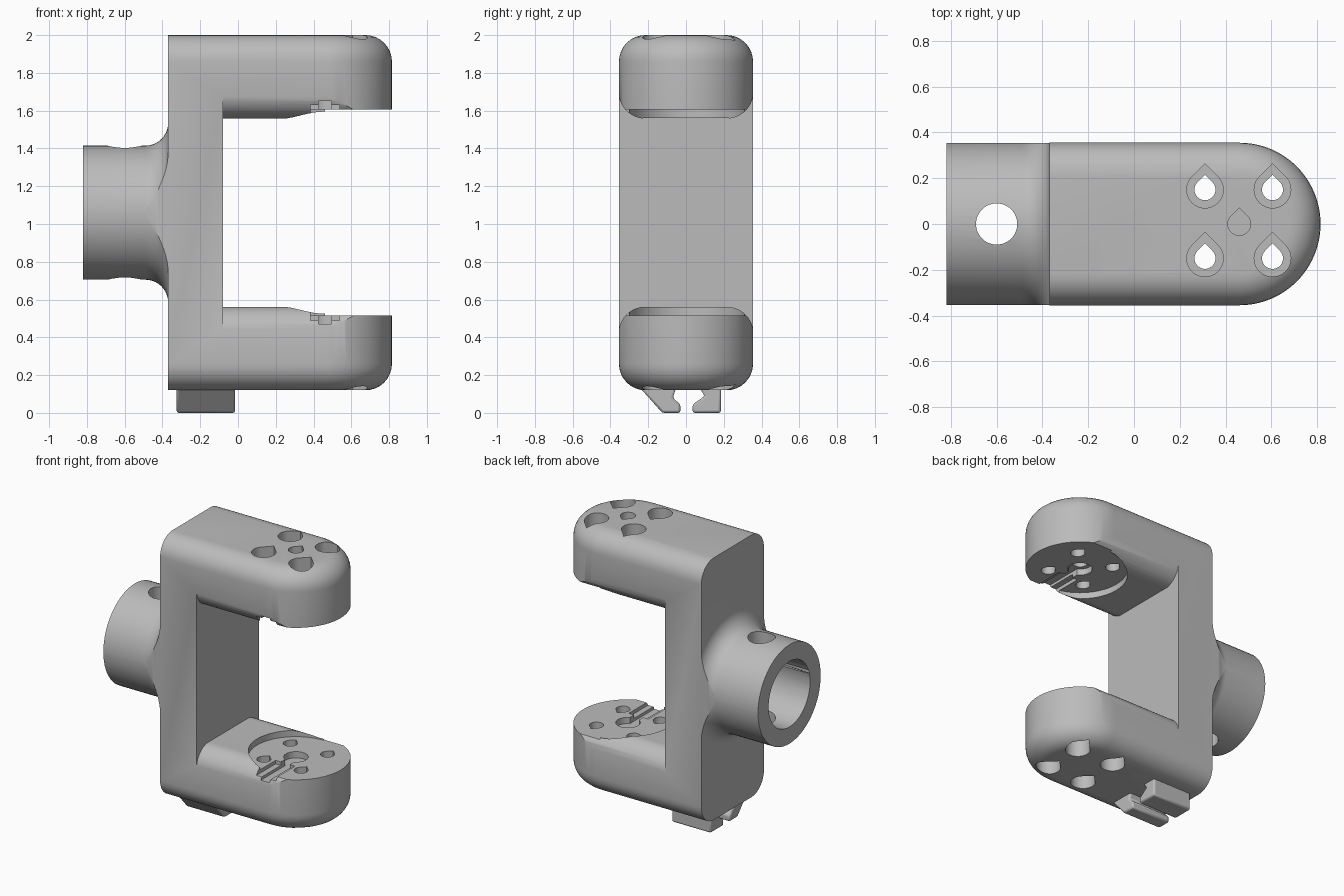
import bpy, bmesh
from math import pi, cos, sin
from mathutils import Vector

if "Cube" in bpy.data.objects:
    bpy.data.objects.remove(bpy.data.objects["Cube"])

grey = bpy.data.materials.new("plain_grey")
grey.use_nodes = True
COLOUR = (0.5, 0.5, 0.5, 1)
grey.diffuse_color = COLOUR
grey.node_tree.nodes["Principled BSDF"].inputs["Base Color"].default_value = COLOUR

HALF = 0.355      # half width of the body
TIP = 0.46        # centre of the rounded arm end
ROUND = 0.14      # edge rounding
MID = 1.06        # height of the symmetry plane
BASE, TOP = 0.12, 2.0


def arc(cx, cy, r, a, b, n):
    return [(cx + r * cos(a + (b - a) * i / n), cy + r * sin(a + (b - a) * i / n))
            for i in range(n + 1)]


def circle(cx, cy, r, n=48):
    return arc(cx, cy, r, 0, 2 * pi, n)[:-1]


def teardrop(cx, cy, r):
    return arc(cx, cy, r, 0.75 * pi, 2.25 * pi, 30) + [(cx, cy + r * 1.414)]


def prism(name, outline, lo, hi, axis="z"):
    """Extrude an outline along z (x, y points) or along x (y, z points)."""
    def place(p, h):
        return (p[0], p[1], h) if axis == "z" else (h, p[0], p[1])
    bm = bmesh.new()
    low = [bm.verts.new(place(p, lo)) for p in outline]
    high = [bm.verts.new(place(p, hi)) for p in outline]
    bm.faces.new(low[::-1])
    bm.faces.new(high)
    for i in range(len(low)):
        j = (i + 1) % len(low)
        bm.faces.new((low[i], low[j], high[j], high[i]))
    return finish(name, bm)


def finish(name, bm):
    bmesh.ops.recalc_face_normals(bm, faces=bm.faces)
    mesh = bpy.data.meshes.new(name)
    bm.to_mesh(mesh)
    bm.free()
    mesh.materials.append(grey)
    obj = bpy.data.objects.new(name, mesh)
    bpy.context.collection.objects.link(obj)
    return obj


def box(x0, x1, y0, y1):
    return [(x0, y0), (x1, y0), (x1, y1), (x0, y1)]


def activate(obj):
    bpy.ops.object.select_all(action="DESELECT")
    obj.select_set(True)
    bpy.context.view_layer.objects.active = obj


def combine(obj, tool, operation="DIFFERENCE"):
    tool.hide_render = True
    mod = obj.modifiers.new("combine", "BOOLEAN")
    mod.operation = operation
    mod.solver = "EXACT"
    mod.object = tool
    activate(obj)
    bpy.ops.object.modifier_apply(modifier=mod.name)
    bpy.data.objects.remove(tool)


def smooth(obj):
    activate(obj)
    bpy.ops.object.shade_smooth_by_angle(angle=0.5)


# Bracket body: long plan with a round end, outer edges rounded over
plan = [(-0.37, -HALF)] + arc(TIP, 0, HALF, -pi / 2, pi / 2, 48) + [(-0.37, HALF)]
body = prism("fork_bracket", plan, BASE, TOP)
bm = bmesh.new()
bm.from_mesh(body.data)
rims = [e for e in bm.edges
        if abs(e.verts[0].co.z - e.verts[1].co.z) < 0.001
        and max(v.co.x for v in e.verts) > -0.3]
bmesh.ops.bevel(bm, geom=rims, offset=ROUND, segments=8, profile=0.5, affect="EDGES")
bm.to_mesh(body.data)
bm.free()

# Opening between the arms, leaving rounded inner arm edges
edge, r = HALF - ROUND, ROUND + 0.002
quarter = [(0.4, 1.7)] + arc(edge, 1.7, r, 0, -pi / 2, 10)
quarter[-1] = (edge, 1.56)
left_side = [(-y, z) for y, z in reversed(quarter)]
upper = quarter + left_side
lower = [(y, 2 * MID - z) for y, z in reversed(upper)]
combine(body, prism("opening", upper + lower, -0.08, 1, "x"))

# Round seats on the inner faces of both arms
combine(body, prism("seat", circle(TIP, 0, 0.31, 64), 0.515, 1.605))
combine(body, prism("seat_end", box(TIP, 1, -0.5, 0.5), 0.515, 1.605))

# Stepped wire slots ending in a round recess
for outline, depth in ((box(0.383, 0.537, -0.5, -0.12), 0.025),
                       (box(0.425, 0.495, -0.5, 0), 0.045),
                       (circle(TIP, 0, 0.08, 32), 0.045)):
    combine(body, prism("slot", outline, 0.515 - depth, 1.605 + depth))

# Screw holes with wide outer recesses
for x in (0.31, 0.605):
    for y in (-0.15, 0.15):
        combine(body, prism("screw_hole", teardrop(x, y, 0.046), 0, 2.1))
        combine(body, prism("top_recess", teardrop(x, y, 0.08), 1.78, 2.1))
        combine(body, prism("bottom_recess", teardrop(x, y, 0.08), 0, 0.34))
combine(body, prism("centre_hole", teardrop(TIP, 0, 0.05), 1.5, 2.1))

# Hub: turned profile flaring into the back plate, trimmed to the body width
flare = arc(-0.49, HALF + 0.12, 0.12, -pi / 2, 0, 10)
profile = [(-0.82, 0), (-0.82, HALF)] + flare + [(-0.3, HALF + 0.12), (-0.3, 0)]
bm = bmesh.new()
verts = [bm.verts.new((x, 0, z)) for x, z in profile]
edges = [bm.edges.new(pair) for pair in zip(verts, verts[1:])]
bmesh.ops.spin(bm, geom=verts + edges, cent=Vector(), axis=(1, 0, 0),
               angle=2 * pi, steps=64, use_duplicate=False)
bmesh.ops.remove_doubles(bm, verts=bm.verts, dist=0.0005)
bmesh.ops.translate(bm, verts=bm.verts, vec=(0, 0, MID))
hub = finish("hub", bm)
combine(hub, prism("trim", box(-1, 0, -HALF + 0.0002, HALF - 0.0002), 0, 2), "INTERSECT")
combine(body, hub, "UNION")
combine(body, prism("bore", circle(0, MID, 0.235), -1, -0.38, "x"))
combine(body, prism("pin_hole", circle(-0.6, 0, 0.09), 0, 2.1))
smooth(body)

# Cable clip jaws under the body
jaws = {
    "right_clip_jaw": [(-0.25, 0.14), (-0.125, 0), (-0.03, 0), (-0.03, 0.045),
                       (-0.07, 0.08), (-0.05, 0.14)],
    "left_clip_jaw": [(0.185, 0.14), (0.185, 0), (0.035, 0), (0.035, 0.045),
                      (0.1, 0.09), (0.065, 0.14)],
}
for name, outline in jaws.items():
    jaw = prism(name, outline, -0.325, -0.015, "x")
    bevel = jaw.modifiers.new("soft_edges", "BEVEL")
    bevel.width = 0.012
    bevel.segments = 2
    smooth(jaw)
